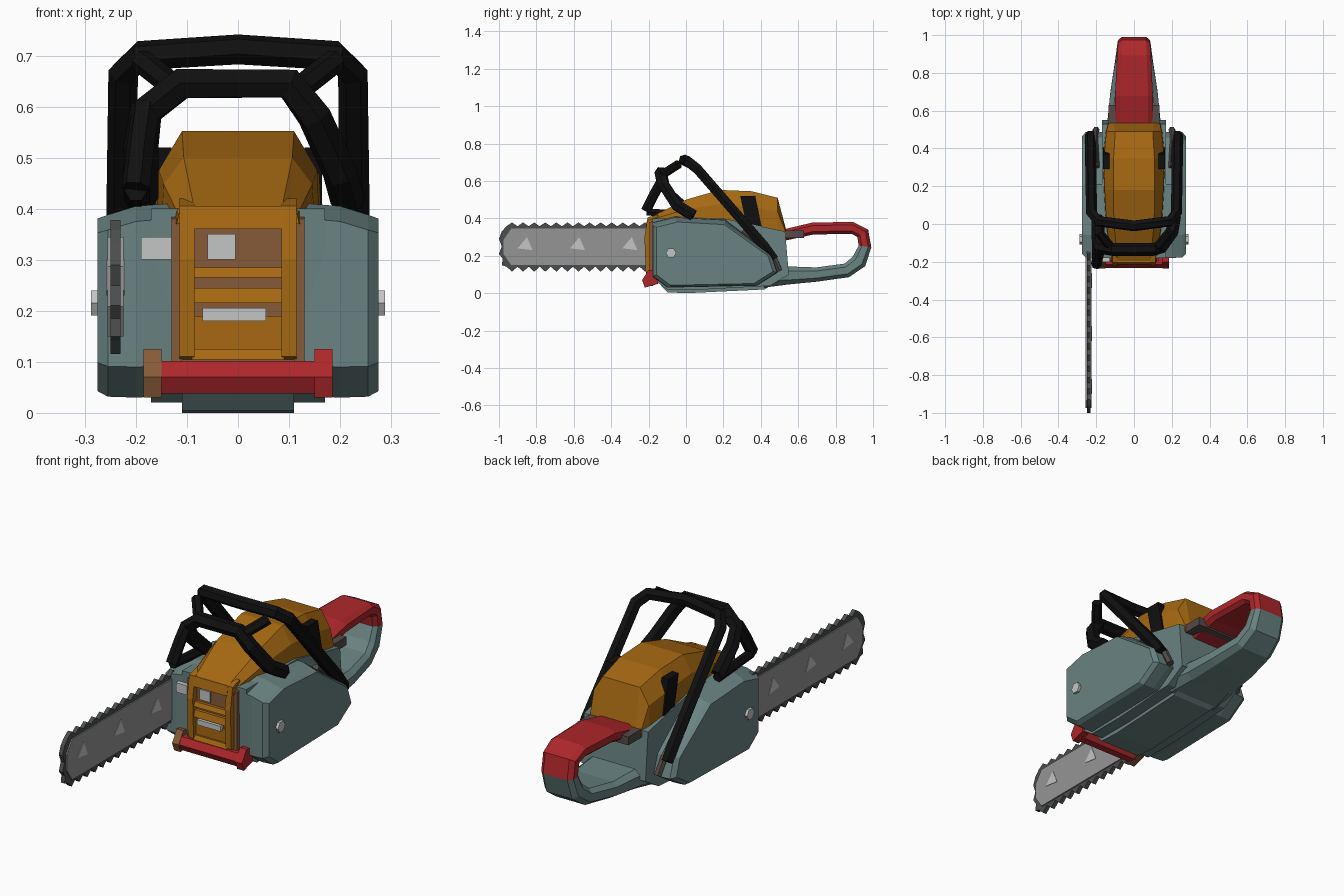
import bpy, bmesh, math
from mathutils import Vector

if "Cube" in bpy.data.objects:
    bpy.data.objects.remove(bpy.data.objects["Cube"], do_unlink=True)


def material(name, r, g, b):
    m = bpy.data.materials.new(name)
    m.use_nodes = True
    m.diffuse_color = (r, g, b, 1)
    m.node_tree.nodes["Principled BSDF"].inputs["Base Color"].default_value = (r, g, b, 1)
    return m


TEAL = material("grey teal", .14, .225, .22)
ORANGE = material("orange", .38, .14, .006)
RED = material("red", .42, .02, .024)
BLACK = material("black", .005, .005, .005)
BROWN = material("dull brown", .24, .105, .04)
STEEL = material("steel grey", .3, .3, .3)
CHAIN = material("dark chain grey", .07, .075, .075)
PALE = material("pale grey", .55, .56, .56)
TAUPE = material("dark taupe", .09, .07, .065)


def finish(name, bm, *mats):
    bmesh.ops.recalc_face_normals(bm, faces=bm.faces)
    me = bpy.data.meshes.new(name)
    bm.to_mesh(me)
    bm.free()
    for m in mats:
        me.materials.append(m)
    ob = bpy.data.objects.new(name, me)
    bpy.context.collection.objects.link(ob)
    return ob


def loft(name, rings, *mats, rule=None):
    """Skin equal-sized rings of points and cap both ends."""
    bm = bmesh.new()
    vs = [[bm.verts.new(p) for p in r] for r in rings]
    n = len(vs[0])
    for a, b in zip(vs, vs[1:]):
        for i in range(n):
            j = (i + 1) % n
            bm.faces.new((a[i], a[j], b[j], b[i]))
    bm.faces.new(vs[0])
    bm.faces.new(vs[-1])
    if rule:
        for f in bm.faces:
            f.material_index = rule(f.calc_center_median())
    return finish(name, bm, *mats)


def prism(name, profile, x0, x1, mat):
    """Extrude a (y, z) profile along x."""
    return loft(name, [[(x, y, z) for y, z in profile] for x in (x0, x1)], mat)


def box(name, lo, hi, mat):
    (a, b, c), (d, e, f) = lo, hi
    return prism(name, [(b, c), (e, c), (e, f), (b, f)], a, d, mat)


def tube(name, path, radius, mat, res=1):
    """Faceted bar along a path."""
    cu = bpy.data.curves.new(name, "CURVE")
    cu.dimensions = "3D"
    cu.bevel_depth, cu.bevel_resolution, cu.use_fill_caps = radius, res, True
    sp = cu.splines.new("POLY")
    sp.points.add(len(path) - 1)
    for p, co in zip(sp.points, path):
        p.co = (*co, 1)
    tmp = bpy.data.objects.new(name + " path", cu)
    bpy.context.collection.objects.link(tmp)
    bm = bmesh.new()
    bm.from_mesh(tmp.to_mesh())
    tmp.to_mesh_clear()
    bpy.data.objects.remove(tmp, do_unlink=True)
    for f in bm.faces:
        f.smooth = False
        f.material_index = 0
    return finish(name, bm, mat)


# Motor housing between the two side panels
core = [(-.17, .07), (-.18, .4), (.2, .4), (.53, .33), (.55, .1), (.45, .04), (.1, .02), (-.1, .02)]
prism("motor_housing", core, -.17, .17, TEAL)
belly = [(-.16, .07), (.5, .07), (.42, .02), (.0, 0), (-.1, .005)]
prism("belly_pan", belly, -.11, .11, TEAL)

# Side panels, chamfered towards their outer face
panel = [(-.18, .09), (-.18, .385), (-.06, .415), (.21, .4), (.46, .2), (.49, .11), (.38, .04), (-.1, .03)]


def panel_ring(x, scale, drop):
    return [(x, .14 + (y - .14) * scale, .21 + (z - .21) * scale - (drop if z > .3 else 0)) for y, z in panel]


for side, name in ((1, "left"), (-1, "right")):
    loft(name + "_side_panel", [panel_ring(side * x, s, d) for x, s, d in
         ((.09, .97, -.005), (.2, 1, .01), (.255, .99, .025), (.275, .93, .02))], TEAL)
    tube(name + "_cap_nut", [(side * .25, -.08, .215), (side * .288, -.08, .215)], .028, PALE)
    # Black side vents on the cover
    prism(name + "_vent", [(.29, .52), (.37, .52), (.41, .33), (.33, .33)], side * .13, side * .165, BLACK)
    # Dark seam behind each panel
    tube(name + "_panel_seam", [(side * .2, .3, .33), (side * .21, .47, .19), (side * .2, .5, .12)], .018, TAUPE)

# Engine cover
cover = [(-.205, .37, .4, .12, .095), (-.0, .37, .5, .15, .118), (.18, .36, .552, .16, .122),
         (.35, .34, .545, .165, .12), (.49, .32, .51, .15, .11), (.535, .3, .34, .14, .12)]
loft("engine_cover", [[(-wb, y, zb), (-wb * .97, y, zb + (zt - zb) * .6), (-wt * .9, y, zt),
     (wt * .9, y, zt), (wb * .97, y, zb + (zt - zb) * .6), (wb, y, zb)]
     for y, zb, zt, wb, wt in cover], ORANGE)
box("rear_deck", (-.135, .5, .295), (.135, .63, .335), TAUPE)

# Front grille with posts, ledges and pale fittings
box("grille_back", (-.11, -.19, .1), (.11, -.15, .4), BROWN)
grille = [(-.17, .1), (-.215, .11), (-.222, .3), (-.205, .405), (-.15, .42)]
for s, name in ((1, "left"), (-1, "right")):
    prism(name + "_grille_post", grille, s * .085, s * .115, ORANGE)
    prism(name + "_grille_flange", [(-.15, .09), (-.195, .1), (-.195, .38), (-.15, .39)],
          s * .11, s * .13, BROWN)
for i, (z, h) in enumerate(((.36, .045), (.265, .02), (.215, .03), (.105, .02))):
    prism("grille_ledge_%d" % i, [(-.16, z), (-.215, z), (-.205, z + h), (-.16, z + h)], -.09, .09, ORANGE)
box("grille_lower_plate", (-.085, -.196, .125), (.085, -.188, .19), ORANGE)
box("exhaust_plate", (-.06, -.205, .3), (-.005, -.197, .35), PALE)
box("intake_strip", (-.07, -.212, .18), (.055, -.19, .205), PALE)
box("bar_bracket", (-.19, -.2, .3), (-.13, -.16, .345), PALE)

# Front bumper
tube("bumper", [(-.155, -.195, .07), (.16, -.195, .07)], .037, RED)
for s, name in ((1, "left"), (-1, "right")):
    prism(name + "_bumper_end", [(-.15, .05), (-.22, .03), (-.235, .07), (-.2, .125), (-.15, .12)],
          s * .15, s * .185, RED if s > 0 else BROWN)

# Wrap handle
half = [(.23, .47, .18), (.23, .42, .25), (.225, .06, .665), (.19, .015, .7), (.0, -.01, .712)]
mirror = [(-x, y, z) for x, y, z in reversed(half[:-1])]
tube("wrap_handle", half + mirror, .03, BLACK)

# Hand guard with its braces
tube("hand_guard", [(-.19, .03, .42), (-.19, -.08, .52), (-.18, -.125, .59), (-.11, -.135, .645),
     (.1, -.135, .645), (.15, -.12, .58), (.2, -.05, .47), (.215, .04, .415)], .034, BLACK)
tube("guard_front_brace", [(-.18, -.13, .6), (-.19, -.17, .53), (-.2, -.215, .44)], .028, BLACK)
tube("guard_side_rail", [(-.2, -.21, .435), (-.2, .05, .415)], .022, BLACK)
for s, name in ((1, "left"), (-1, "right")):
    tube(name + "_guard_link", [(s * .12, -.125, .635), (s * .19, -.04, .69)], .024, BLACK)

# Rear handle loop: (y, z, half width, half thickness) along its centre line
loop = [(.42, .1, .17, .07), (.55, .095, .14, .048), (.7, .1, .125, .038), (.86, .122, .1, .038),
        (.925, .17, .09, .042), (.957, .25, .085, .034), (.945, .32, .085, .035),
        (.89, .349, .09, .032), (.68, .346, .1, .032), (.52, .31, .1, .03)]
rings = []
for i, (y, z, w, t) in enumerate(loop):
    a, b = loop[max(i - 1, 0)], loop[min(i + 1, len(loop) - 1)]
    d = Vector((0, b[0] - a[0], b[1] - a[1])).normalized()
    out = Vector((0, d.z, -d.y))
    rings.append([Vector((w * u, y, z)) + out * t * v for u, v in
                  ((-1, -.5), (-.8, -1), (.8, -1), (1, -.5), (1, .5), (.75, 1), (-.75, 1), (-1, .5))])
loft("rear_handle", rings, TEAL, RED, rule=lambda c: int(c.z > .225))

# Guide bar and toothed chain
def bar_outline(y_tip, z0, z1):
    c = (z1 - z0) * .3
    return [(-.12, z0), (y_tip + c * .7, z0), (y_tip, z0 + c), (y_tip, z1 - c), (y_tip + c * .7, z1), (-.12, z1)]


prism("guide_bar", bar_outline(-.975, .15, .345), -.256, -.224, STEEL)
teeth = 28
ys = [-.13 - .83 * i / teeth for i in range(teeth + 1)]
lower = [(y, .115 if i % 2 else .142) for i, y in enumerate(ys)]
upper = [(y, .378 if i % 2 else .358) for i, y in enumerate(ys)]
tip = [(-.985, .15), (-.98, .185), (-1, .21), (-.985, .25), (-1, .29), (-.985, .33)]
prism("saw_chain", lower + tip + upper[::-1], -.25, -.23, CHAIN)
for i in range(3):
    y = -.9 + i * .28
    prism("bar_wear_mark_%d" % i, [(y, .24), (y + .08, .23), (y + .05, .3)], -.258, -.222, PALE)
